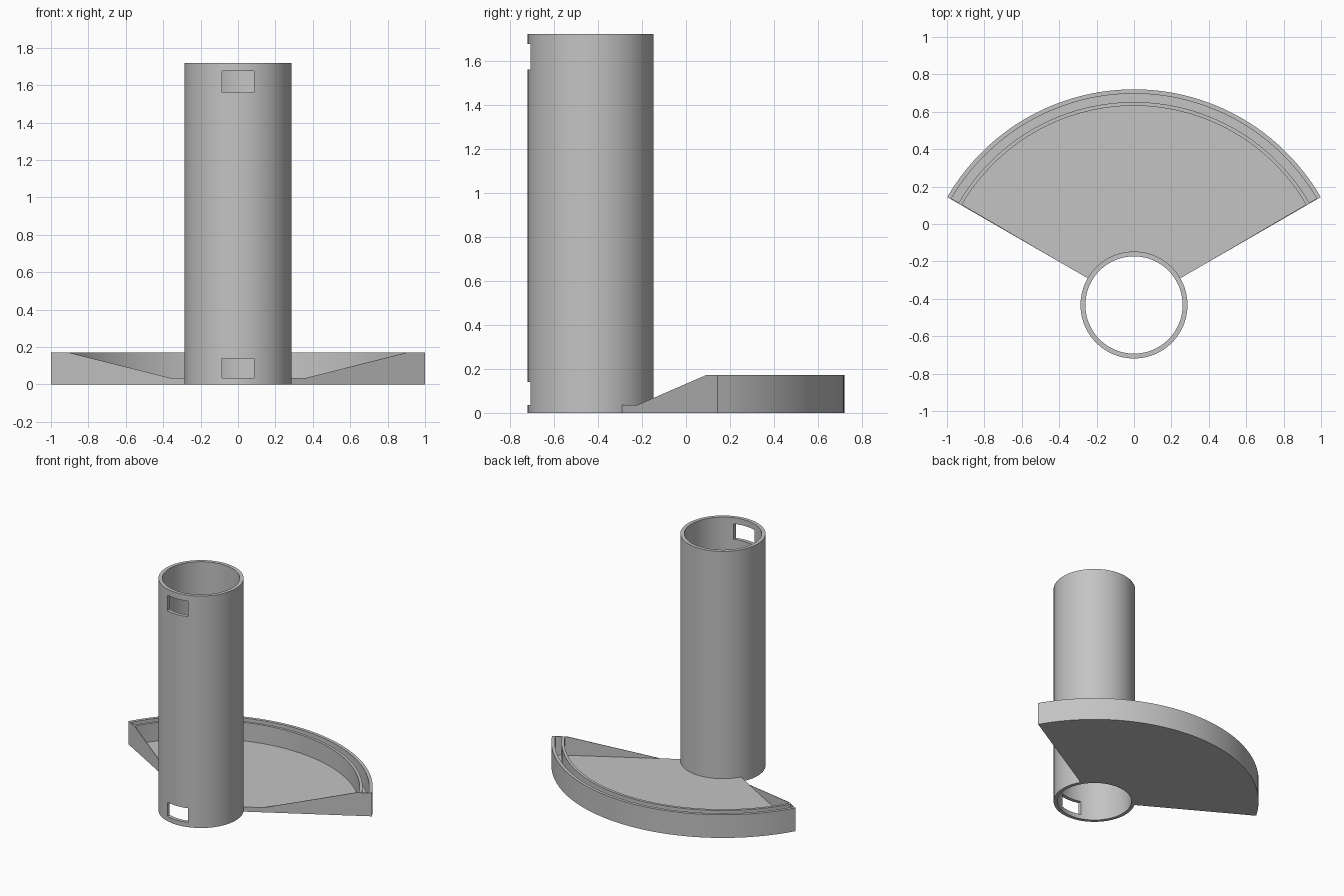
import bpy
import bmesh
from math import sin, cos, radians

cube = bpy.data.objects.get("Cube")
if cube:
    bpy.data.objects.remove(cube)

AXIS_Y = -0.433          # the tube axis is also the centre of the tray's arc
TUBE_R, TUBE_IN, TUBE_H = 0.286, 0.26, 1.72
TRAY_R, TRAY_H, FLOOR = 1.153, 0.172, 0.035
HALF, PLATE = 60, 0.3    # half angle of the tray, angular thickness of its sides

grey = bpy.data.materials.new("plain grey")
grey.use_nodes = True
grey.diffuse_color = (0.55, 0.55, 0.55, 1)
grey.node_tree.nodes["Principled BSDF"].inputs["Base Color"].default_value = grey.diffuse_color


def sweep(name, profile, start, end, steps):
    """Turn a closed (radius, height) profile about the tube axis; 0 degrees is +y."""
    full = end - start == 360
    bm = bmesh.new()
    rings = []
    for i in range(steps if full else steps + 1):
        a = radians(start + (end - start) * i / steps)
        rings.append([bm.verts.new((r * sin(a), AXIS_Y + r * cos(a), z)) for r, z in profile])
    n = len(profile)
    for i in range(steps):
        a, b = rings[i], rings[(i + 1) % len(rings)]
        for j in range(n):
            k = (j + 1) % n
            bm.faces.new((a[j], a[k], b[k], b[j]))
    if not full:
        bm.faces.new(rings[0])
        bm.faces.new(rings[-1])
    bmesh.ops.recalc_face_normals(bm, faces=bm.faces)
    mesh = bpy.data.meshes.new(name)
    bm.to_mesh(mesh)
    bm.free()
    mesh.materials.append(grey)
    obj = bpy.data.objects.new(name, mesh)
    bpy.context.collection.objects.link(obj)
    return obj


def activate(obj):
    bpy.ops.object.select_all(action='DESELECT')
    obj.select_set(True)
    bpy.context.view_layer.objects.active = obj


# Open tube
tube = sweep("tube", [(TUBE_IN, 0), (TUBE_R, 0), (TUBE_R, TUBE_H), (TUBE_IN, TUBE_H)], 0, 360, 96)

# Rectangular windows in the front of the tube, near the bottom and the top
for low, high in ((0.035, 0.14), (1.56, 1.675)):
    bpy.ops.mesh.primitive_cube_add(size=1, location=(0, AXIS_Y - TUBE_R, (low + high) / 2))
    cutter = bpy.context.object
    cutter.name = "window_cutter"
    cutter.hide_render = True
    cutter.scale = (0.17, 0.2, high - low)
    activate(tube)
    cut = tube.modifiers.new("window", 'BOOLEAN')
    cut.operation = 'DIFFERENCE'
    cut.solver = 'EXACT'
    cut.object = cutter
    bpy.ops.object.modifier_apply(modifier=cut.name)
    bpy.data.objects.remove(cutter)

# Tray floor with a double rim and a groove between its walls
inner = TUBE_R - 0.01
rim = [(inner, 0), (TRAY_R, 0), (TRAY_R, TRAY_H), (1.13, TRAY_H), (1.13, FLOOR),
       (1.085, FLOOR), (1.085, TRAY_H), (1.065, TRAY_H), (1.065, FLOOR), (inner, FLOOR)]
tray = sweep("tray", rim, PLATE - HALF, HALF - PLATE, 64)

# Thin sloping side walls that close the tray's ends
side = [(inner, 0), (TRAY_R, 0), (TRAY_R, TRAY_H), (1.05, TRAY_H), (0.42, FLOOR), (inner, FLOOR)]
walls = [sweep("right_side_wall", side, -HALF, PLATE - HALF, 1),
         sweep("left_side_wall", side, HALF - PLATE, HALF, 1)]

for obj in [tube, tray] + walls:
    activate(obj)
    bpy.ops.object.shade_smooth_by_angle(angle=radians(30))
